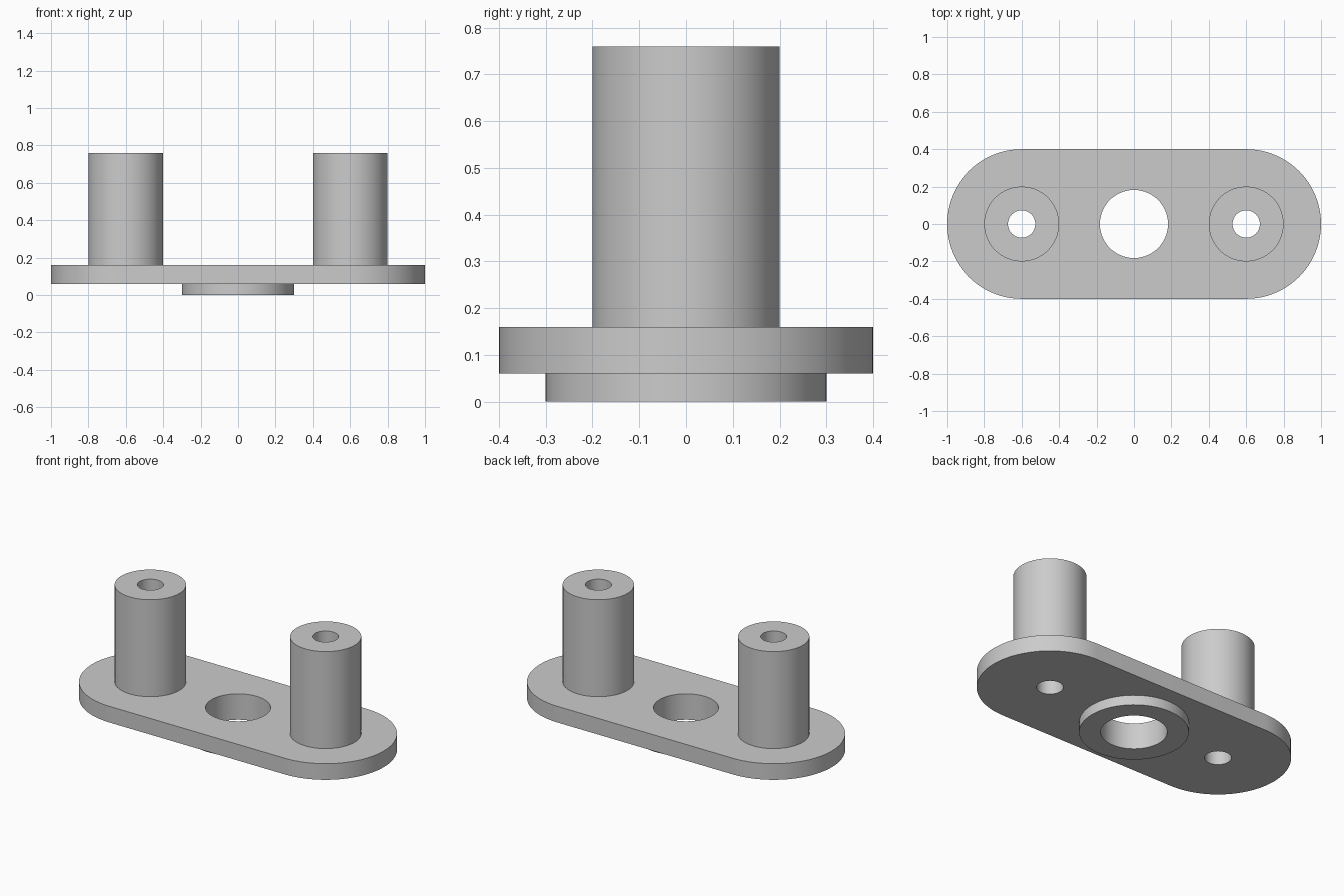
import bpy, bmesh
from math import cos, sin, pi

SEGMENTS = 96
POST_X = 0.6
BORE = 0.073
CENTRE_HOLE = 0.182
PLATE_BOTTOM, PLATE_TOP = 0.06, 0.16

cube = bpy.data.objects.get("Cube")
if cube:
    bpy.data.objects.remove(cube, do_unlink=True)

grey = bpy.data.materials.new("plain grey")
grey.use_nodes = True
COLOUR = (0.6, 0.6, 0.6, 1)
grey.diffuse_color = COLOUR
grey.node_tree.nodes["Principled BSDF"].inputs["Base Color"].default_value = COLOUR


def arc(cx, radius, start, sweep, steps):
    return [(cx + radius * cos(start + sweep * i / steps),
             radius * sin(start + sweep * i / steps)) for i in range(steps + 1)]


def circle(cx, radius):
    return arc(cx, radius, 0, 2 * pi, SEGMENTS)[:-1]


def make_object(name, bm):
    bmesh.ops.recalc_face_normals(bm, faces=bm.faces)
    mesh = bpy.data.meshes.new(name)
    bm.to_mesh(mesh)
    bm.free()
    mesh.materials.append(grey)
    obj = bpy.data.objects.new(name, mesh)
    bpy.context.collection.objects.link(obj)
    bpy.ops.object.select_all(action="DESELECT")
    obj.select_set(True)
    bpy.context.view_layer.objects.active = obj
    bpy.ops.object.shade_smooth_by_angle(angle=pi / 6)
    return obj


def drilled_prism(name, outline, holes, bottom, top):
    """Fill an outline around its holes and wall it between two heights."""
    bm = bmesh.new()
    for z in (bottom, top):
        edges = []
        for loop in [outline] + holes:
            verts = [bm.verts.new((x, y, z)) for x, y in loop]
            edges += [bm.edges.new((a, b)) for a, b in zip(verts, verts[1:] + verts[:1])]
        bmesh.ops.triangle_fill(bm, edges=edges, use_beauty=True)
        if z == bottom:
            lower = edges
    bmesh.ops.bridge_loops(bm, edges=lower[:len(outline)] + edges[:len(outline)])
    start = len(outline)
    for hole in holes:
        end = start + len(hole)
        bmesh.ops.bridge_loops(bm, edges=lower[start:end] + edges[start:end])
        start = end
    return make_object(name, bm)


# Rounded base plate with three through holes
half = SEGMENTS // 2
stadium = arc(POST_X, 0.4, -pi / 2, pi, half) + arc(-POST_X, 0.4, pi / 2, pi, half)
drilled_prism("base_plate", stadium,
              [circle(0, CENTRE_HOLE), circle(POST_X, BORE), circle(-POST_X, BORE)],
              PLATE_BOTTOM, PLATE_TOP)

# Ring boss under the centre hole
drilled_prism("lower_boss", circle(0, 0.3), [circle(0, CENTRE_HOLE)], 0, PLATE_BOTTOM)

# Two hollow posts
for name, x in (("left_post", POST_X), ("right_post", -POST_X)):
    drilled_prism(name, circle(x, 0.2), [circle(x, BORE)], PLATE_TOP, 0.76)
